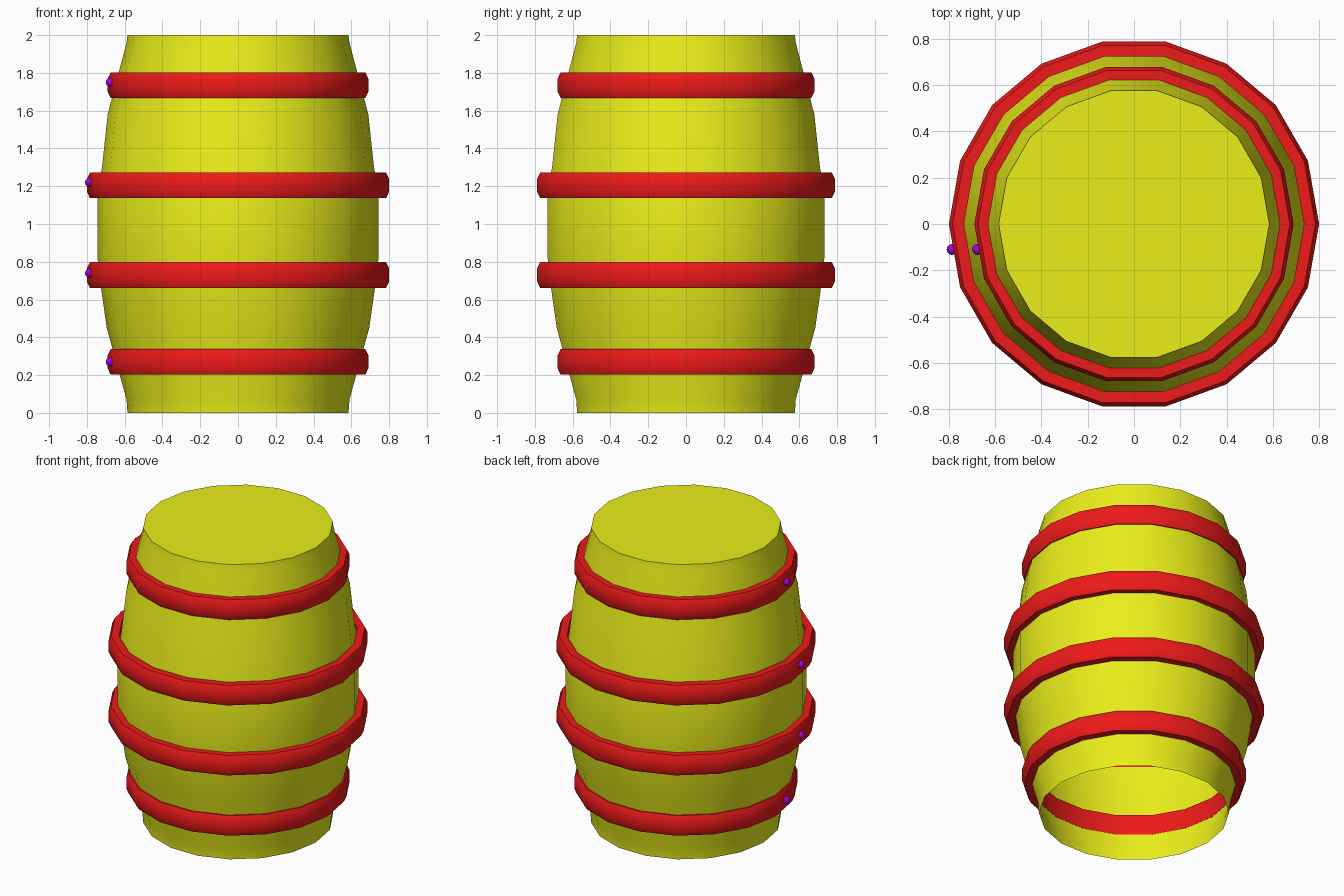
import bpy, bmesh
from math import cos, sin, tau, radians

if "Cube" in bpy.data.objects:
    bpy.data.objects.remove(bpy.data.objects["Cube"])

SIDES = 18


def material(name, rgb):
    m = bpy.data.materials.new(name)
    m.diffuse_color = (*rgb, 1)
    m.use_nodes = True
    m.node_tree.nodes["Principled BSDF"].inputs["Base Color"].default_value = m.diffuse_color
    return m


yellow = material("yellow_paint", (0.82, 0.86, 0.01))
red = material("red_paint", (0.86, 0.01, 0.01))
purple = material("purple_paint", (0.40, 0.0, 0.75))


def finish(bm, name, mat):
    bmesh.ops.recalc_face_normals(bm, faces=bm.faces)
    me = bpy.data.meshes.new(name)
    bm.to_mesh(me)
    bm.free()
    me.materials.append(mat)
    ob = bpy.data.objects.new(name, me)
    bpy.context.collection.objects.link(ob)
    bpy.ops.object.select_all(action='DESELECT')
    ob.select_set(True)
    bpy.context.view_layer.objects.active = ob
    bpy.ops.object.shade_smooth_by_angle(angle=radians(30))
    return ob


def lathe(name, profile, mat, closed=False, cap_top=False):
    """Sweep an (r, z) profile around the z axis."""
    bm = bmesh.new()
    rings = [[bm.verts.new((r * cos(tau * i / SIDES), r * sin(tau * i / SIDES), z))
              for i in range(SIDES)] for r, z in profile]
    pairs = list(zip(rings, rings[1:]))
    if closed:
        pairs.append((rings[-1], rings[0]))
    for a, b in pairs:
        for i in range(SIDES):
            j = (i + 1) % SIDES
            bm.faces.new((a[i], a[j], b[j], b[i]))
    if cap_top:
        bm.faces.new(rings[-1])
    return finish(bm, name, mat)


# Barrel body: bulging shell, closed on top and open underneath
lathe("barrel_body",
      [(0.585, 0), (0.59, 0.07), (0.695, 0.45), (0.728, 0.68), (0.745, 0.83),
       (0.745, 1.17), (0.72, 1.30), (0.69, 1.58), (0.59, 1.96), (0.585, 2.0)],
      yellow, cap_top=True)

# Hoops with bevelled outer edges, each with one rivet on the left
for name, r, z, rivet_z in (("bottom", 0.69, 0.27, 0.27), ("lower", 0.80, 0.73, 0.74),
                            ("upper", 0.80, 1.205, 1.22), ("top", 0.69, 1.735, 1.75)):
    h = 0.068
    lathe(name + "_hoop",
          [(r - 0.065, z - h), (r - 0.016, z - h), (r, z - 0.035),
           (r, z + 0.035), (r - 0.016, z + h), (r - 0.065, z + h)],
          red, closed=True)

    bm = bmesh.new()
    bmesh.ops.create_uvsphere(bm, u_segments=12, v_segments=8, radius=0.024)
    bmesh.ops.translate(bm, verts=bm.verts, vec=(-(r - 0.014), -0.11, rivet_z))
    finish(bm, name + "_rivet", purple)
